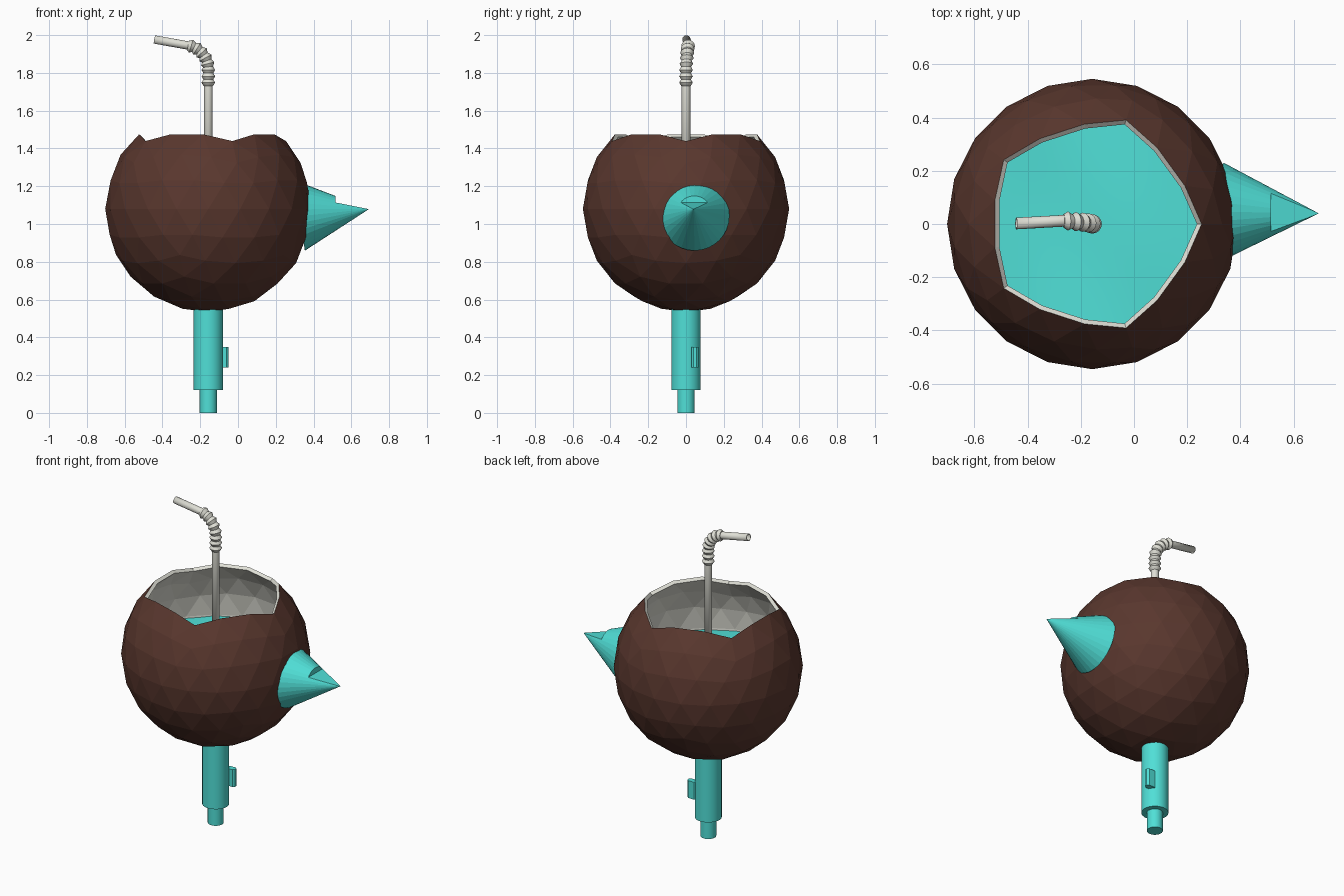
import bpy, bmesh, math
from mathutils import Vector, Matrix

default = bpy.data.objects.get("Cube")
if default:
    bpy.data.objects.remove(default)


def material(name, rgb):
    m = bpy.data.materials.new(name)
    m.use_nodes = True
    colour = (*rgb, 1.0)
    m.diffuse_color = colour
    m.node_tree.nodes["Principled BSDF"].inputs["Base Color"].default_value = colour
    return m


BROWN = material("brown_husk", (0.10, 0.038, 0.027))
TEAL = material("teal", (0.08, 0.74, 0.68))
CREAM = material("off_white", (0.74, 0.74, 0.67))

CX, CZ, RADIUS = -0.157, 1.08, 0.546


def make_object(name, bm, *mats, smooth=None):
    mesh = bpy.data.meshes.new(name)
    bm.to_mesh(mesh)
    bm.free()
    ob = bpy.data.objects.new(name, mesh)
    bpy.context.collection.objects.link(ob)
    for m in mats:
        mesh.materials.append(m)
    if smooth:
        bpy.ops.object.select_all(action='DESELECT')
        ob.select_set(True)
        bpy.context.view_layer.objects.active = ob
        bpy.ops.object.shade_smooth_by_angle(angle=math.radians(smooth))
    return ob


def loft(rings):
    """Skin a list of closed rings of points."""
    bm = bmesh.new()
    loops = [[bm.verts.new(p) for p in ring] for ring in rings]
    n = len(loops[0])
    for a, b in zip(loops, loops[1:]):
        for i in range(n):
            j = (i + 1) % n
            bm.faces.new((a[i], a[j], b[j], b[i]))
    return bm, loops


def solidify(ob, thickness, offset_mat=0):
    mod = ob.modifiers.new("thickness", 'SOLIDIFY')
    mod.thickness = thickness
    mod.offset = -1
    mod.material_offset = offset_mat
    mod.material_offset_rim = offset_mat


# Shell: faceted ball with the top rings of triangles removed
bm = bmesh.new()
bmesh.ops.create_icosphere(bm, subdivisions=3, radius=RADIUS)
cap_height = RADIUS * math.cos(math.radians(37))
bmesh.ops.delete(bm, geom=[v for v in bm.verts if v.co.z > cap_height], context='VERTS')
bmesh.ops.translate(bm, verts=bm.verts, vec=(CX, 0, CZ))
shell = make_object("shell", bm, BROWN, CREAM)
solidify(shell, 0.022, 1)


# Liquid: gently rippled disc
def ripple(r, a):
    x, y = r * math.cos(a), r * math.sin(a)
    return Vector((CX + x, y, CZ - 0.01 + 0.012 * math.sin(9 * x + 3 * y) * math.cos(4 * y)))


SIDES = 40
bm, loops = loft([[ripple(0.525 * (1 - k / 12.2), math.tau * i / SIDES) for i in range(SIDES)]
                  for k in range(13)])
bm.faces.new(loops[-1])
make_object("liquid", bm, TEAL, smooth=60)

# Cone spout with a wedge cut from the upper tip
TIP = Vector((0.695, 0.04, 1.08))
BASE = Vector((0.335, 0.046, 1.042))
STEP_X = 0.515


def cone_piece(name, cuts):
    bm = bmesh.new()
    axis = TIP - BASE
    place = Matrix.Translation((TIP + BASE) / 2) @ axis.to_track_quat('Z', 'Y').to_matrix().to_4x4()
    bmesh.ops.create_cone(bm, cap_ends=False, segments=32, radius1=0.184, radius2=0,
                          depth=axis.length, matrix=place)
    for point, normal in cuts:
        res = bmesh.ops.bisect_plane(bm, geom=bm.verts[:] + bm.edges[:] + bm.faces[:],
                                     plane_co=point, plane_no=normal, clear_outer=True)
        edges = [e for e in res["geom_cut"] if isinstance(e, bmesh.types.BMEdge)]
        bmesh.ops.edgenet_fill(bm, edges=edges)
    bmesh.ops.recalc_face_normals(bm, faces=bm.faces)
    make_object(name, bm, TEAL)


step = Vector((STEP_X, 0, 1.114))
slope = Vector((0.035, 0, 0.178))
cone_piece("cone_base", [(step, Vector((1, 0, 0)))])
cone_piece("cone_tip", [(step, Vector((-1, 0, 0))), (step, slope)])


# Stem: two stacked cylinders
def cylinder(name, radius, z0, z1):
    bm = bmesh.new()
    bmesh.ops.create_cone(bm, cap_ends=True, segments=32, radius1=radius, radius2=radius,
                          depth=z1 - z0, matrix=Matrix.Translation((CX, 0, (z0 + z1) / 2)))
    make_object(name, bm, TEAL, smooth=30)


cylinder("stem", 0.078, 0.12, 0.552)
cylinder("stem_plug", 0.046, 0.0, 0.13)

# Key: thin upright tab with chamfered long edges
bm = bmesh.new()
bmesh.ops.create_cube(bm, size=1)
bmesh.ops.scale(bm, verts=bm.verts, vec=(0.065, 0.036, 0.11))
upright = [e for e in bm.edges if abs(e.verts[0].co.z - e.verts[1].co.z) > 0.1]
bmesh.ops.bevel(bm, geom=upright, offset=0.011, segments=1, affect='EDGES')
bmesh.ops.translate(bm, verts=bm.verts, vec=(-0.082, 0.048, 0.295))
make_object("stem_key", bm, TEAL)

# Straw: straight tube, ribbed bend, straight mouthpiece
BEND_R, BEND_Z, RIB_Z = 0.13, 1.815, 1.73
TURN = math.radians(80)
STRAIGHT = BEND_Z - RIB_Z
RIBS = 8


def bend(s):
    """Point and turning angle at distance s along the ribbed part."""
    a = max(0, s - STRAIGHT) / BEND_R
    return Vector((CX - BEND_R * (1 - math.cos(a)), 0.012 * a / TURN,
                   RIB_Z + min(s, STRAIGHT) + BEND_R * math.sin(a))), a


stations = [(Vector((CX, 0, 1.06)), 0, 0.023), (Vector((CX, 0, RIB_Z)), 0, 0.023)]
total = STRAIGHT + BEND_R * TURN
for k in range(2 * RIBS + 1):
    point, angle = bend(total * k / (2 * RIBS))
    stations.append((point + Vector((0, 0, 0.002)), angle, 0.036 if k % 2 else 0.026))
end = stations[-1][0]
stations.append((end, TURN, 0.022))
stations.append((Vector((-0.443, 0.002, end.z + 0.032)), TURN, 0.022))


def straw_ring(point, angle, radius, n=16):
    t = Vector((-math.sin(angle), 0, math.cos(angle)))
    u = Vector((0, 1, 0))
    v = t.cross(u)
    return [point + radius * (math.cos(math.tau * i / n) * u + math.sin(math.tau * i / n) * v)
            for i in range(n)]


bm, loops = loft([straw_ring(*s) for s in stations])
straw = make_object("straw", bm, CREAM, smooth=30)
solidify(straw, 0.004)
